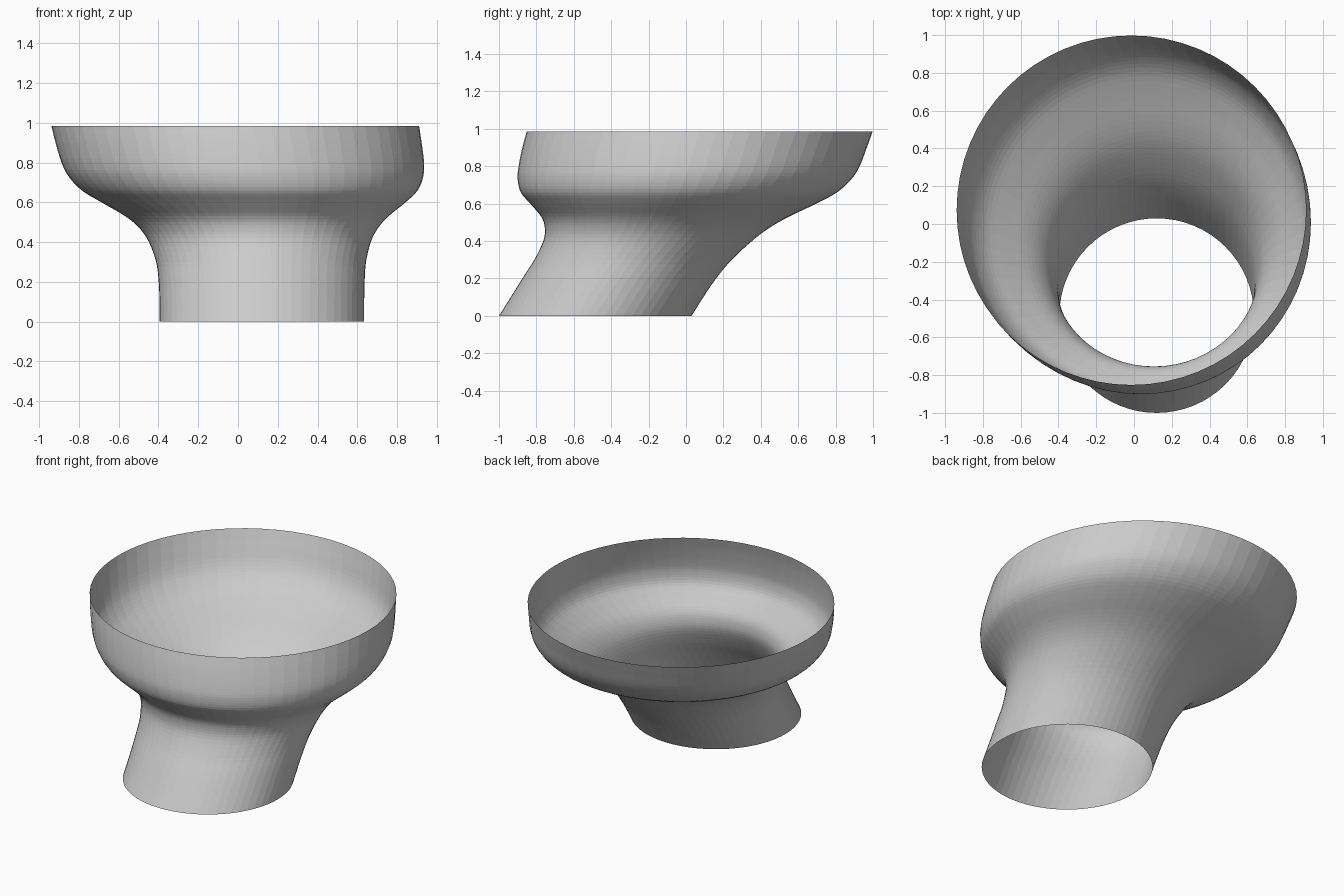
import bpy, bmesh, math

if "Cube" in bpy.data.objects:
    bpy.data.objects.remove(bpy.data.objects["Cube"])

SIDES, STEPS = 64, 4

# rings up the leaning cup: height, radius, centre x, centre y
RINGS = [
    (0.00, 0.515, 0.120, -0.485),
    (0.10, 0.515, 0.120, -0.422),
    (0.20, 0.518, 0.119, -0.357),
    (0.30, 0.528, 0.116, -0.283),
    (0.40, 0.558, 0.110, -0.205),
    (0.47, 0.600, 0.104, -0.155),
    (0.53, 0.662, 0.095, -0.112),
    (0.60, 0.765, 0.078, -0.068),
    (0.66, 0.845, 0.059, -0.038),
    (0.73, 0.892, 0.040, -0.008),
    (0.80, 0.912, 0.024, 0.017),
    (0.90, 0.921, 0.003, 0.046),
    (0.985, 0.925, -0.014, 0.073),
]


def catmull(a, b, c, d, t):
    return 0.5 * (2 * b + (c - a) * t + (2 * a - 5 * b + 4 * c - d) * t * t
                  + (3 * b - a - 3 * c + d) * t ** 3)


def smooth_rings(rings):
    pts = [tuple(2 * p - q for p, q in zip(rings[0], rings[1]))] + rings
    pts.append(tuple(2 * p - q for p, q in zip(rings[-1], rings[-2])))
    out = []
    for i in range(1, len(pts) - 2):
        for s in range(STEPS):
            out.append([catmull(*v, s / STEPS) for v in zip(*pts[i - 1:i + 3])])
    return out + [rings[-1]]


# open flared cup with a slanted neck, lofted through the rings
bm = bmesh.new()
loops = []
for z, r, cx, cy in smooth_rings(RINGS):
    loops.append([bm.verts.new((cx + r * math.cos(2 * math.pi * k / SIDES),
                                cy + r * math.sin(2 * math.pi * k / SIDES), z))
                  for k in range(SIDES)])
for lo, hi in zip(loops, loops[1:]):
    for k in range(SIDES):
        n = (k + 1) % SIDES
        bm.faces.new((lo[k], lo[n], hi[n], hi[k]))
mesh = bpy.data.meshes.new("flared_cup")
bm.to_mesh(mesh)
bm.free()
cup = bpy.data.objects.new("flared_cup", mesh)
bpy.context.collection.objects.link(cup)
